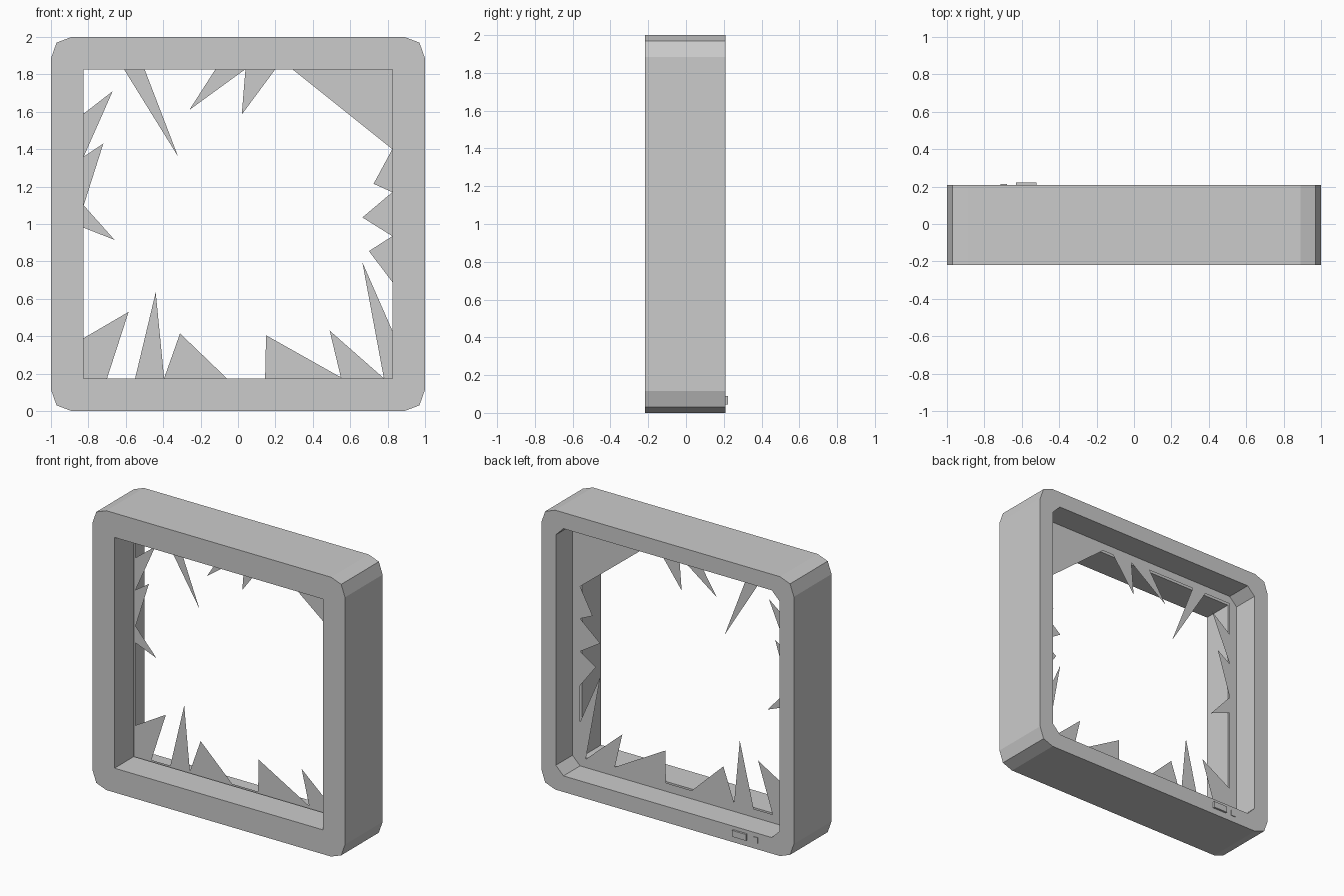
import bpy, bmesh

if "Cube" in bpy.data.objects:
    bpy.data.objects.remove(bpy.data.objects["Cube"])

Y_FRONT, Y_STEP, Y_GLASS, Y_BACK = -0.218, 0.0, 0.02, 0.208


def mirrored(corner):
    """Repeat a top-right corner (x, z from centre) around all four corners."""
    rev = corner[::-1]
    pts = list(corner)
    pts += [(x, -z) for x, z in rev]
    pts += [(-x, -z) for x, z in corner]
    pts += [(-x, z) for x, z in rev]
    return [(x, z + 1) for x, z in pts]


def add_loop(bm, pts, y):
    verts = [bm.verts.new((x, y, z)) for x, z in pts]
    n = len(verts)
    edges = [bm.edges.new((verts[i], verts[(i + 1) % n])) for i in range(n)]
    return verts, edges


def wall(bm, a, b):
    va, vb = a[0], b[0]
    for i in range(len(va)):
        j = (i + 1) % len(va)
        bm.faces.new((va[i], va[j], vb[j], vb[i]))


def fill_ring(bm, a, b, normal):
    bmesh.ops.triangle_fill(bm, use_beauty=True, use_dissolve=False,
                            edges=a[1] + b[1], normal=normal)


def finish(bm, name):
    bmesh.ops.recalc_face_normals(bm, faces=bm.faces[:])
    me = bpy.data.meshes.new(name)
    bm.to_mesh(me)
    bm.free()
    ob = bpy.data.objects.new(name, me)
    bpy.context.collection.objects.link(ob)
    return ob


outer = mirrored([(0.89, 1.0), (0.97, 0.97), (1.0, 0.885)])
opening = mirrored([(0.825, 0.826)])
recess = mirrored([(0.825, 0.885), (0.885, 0.825)])

# Frame: square front opening stepping out to a wider recess at the back
bm = bmesh.new()
of, ob_ = add_loop(bm, outer, Y_FRONT), add_loop(bm, outer, Y_BACK)
hf, hs = add_loop(bm, opening, Y_FRONT), add_loop(bm, opening, Y_STEP)
rs, rb = add_loop(bm, recess, Y_STEP), add_loop(bm, recess, Y_BACK)
wall(bm, of, ob_)
wall(bm, hf, hs)
wall(bm, rs, rb)
fill_ring(bm, of, hf, (0, -1, 0))
fill_ring(bm, hs, rs, (0, 1, 0))
fill_ring(bm, ob_, rb, (0, 1, 0))
finish(bm, "window_frame")

# Broken pane: jagged inner edge, outer edge held in the recess
L, R, B, T = -0.825, 0.825, 0.175, 1.828
jagged = [
    (L, 0.39), (-0.585, 0.53), (-0.70, B), (-0.55, B), (-0.44, 0.635),
    (-0.395, B), (-0.31, 0.415), (-0.06, B), (0.145, B), (0.15, 0.405),
    (0.55, 0.18), (0.49, 0.43), (0.78, B), (0.665, 0.795), (R, 0.43),
    (R, 0.69), (0.70, 0.855), (R, 0.935), (0.665, 1.035), (R, 1.17),
    (0.725, 1.215), (R, 1.40), (0.29, T), (0.20, T), (0.02, 1.585),
    (0.04, T), (-0.26, 1.61), (-0.12, T), (-0.50, T), (-0.32, 1.36),
    (-0.61, T), (L, T), (L, 1.59), (-0.67, 1.71), (L, 1.36),
    (-0.72, 1.43), (L, 1.10), (-0.66, 0.915), (L, 0.98)]
bm = bmesh.new()
fill_ring(bm, add_loop(bm, recess, Y_GLASS), add_loop(bm, jagged, Y_GLASS), (0, 1, 0))
finish(bm, "broken_glass")


# Small raised blocks on the back rim
def box(name, x0, x1, y0, y1, z0, z1):
    bm = bmesh.new()
    bmesh.ops.create_cube(bm, size=1)
    for v in bm.verts:
        v.co = ((x0 + x1) / 2 + v.co.x * (x1 - x0),
                (y0 + y1) / 2 + v.co.y * (y1 - y0),
                (z0 + z1) / 2 + v.co.z * (z1 - z0))
    finish(bm, name)


box("back_switch", -0.63, -0.52, 0.19, 0.222, 0.045, 0.09)
box("back_button", -0.715, -0.68, 0.19, 0.213, 0.045, 0.085)
